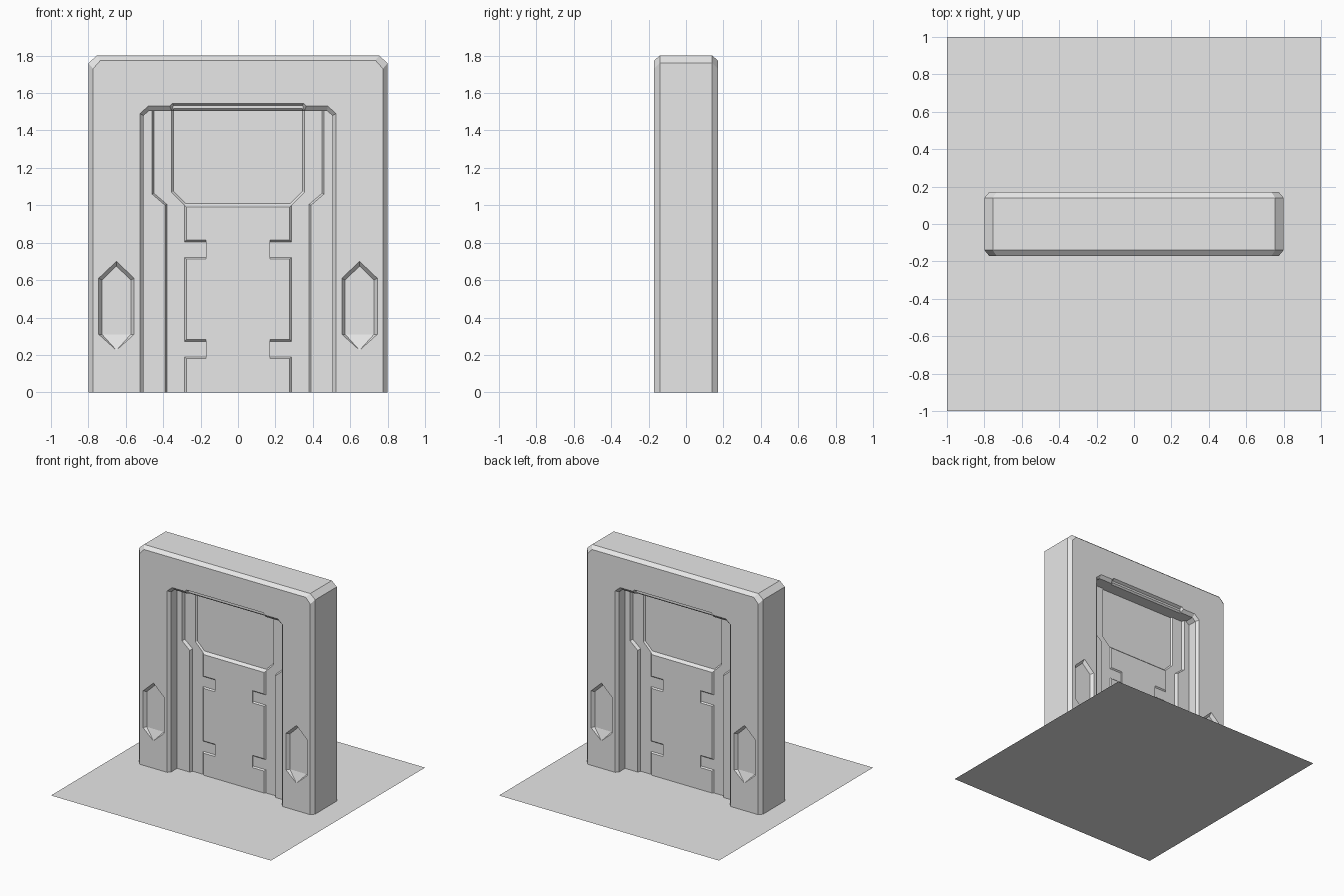
import bpy, bmesh

if "Cube" in bpy.data.objects:
    bpy.data.objects.remove(bpy.data.objects["Cube"])

grey = bpy.data.materials.new("light_grey")
grey.diffuse_color = (0.8, 0.8, 0.8, 1)
grey.use_nodes = True
grey.node_tree.nodes["Principled BSDF"].inputs["Base Color"].default_value = grey.diffuse_color


def ring(points, y):
    """Lift an (x, z) outline to depth y."""
    return [(x, y, z) for x, z in points]


def build(name, polys, lofts, mirror=True):
    """Faces plus lofted strips for a quarter model, mirrored left-right and front-back."""
    bm = bmesh.new()
    seen = {}

    def vert(p):
        key = tuple(round(c, 4) for c in p)
        if key not in seen:
            seen[key] = bm.verts.new(key)
        return seen[key]

    def face(points):
        vs = []
        for p in points:
            v = vert(p)
            if v not in vs:
                vs.append(v)
        if len(vs) > 2 and not bm.faces.get(vs):
            bm.faces.new(vs)

    for p in polys:
        face(p)
    for rings in lofts:
        for a, b in zip(rings, rings[1:]):
            for i in range(len(a) - 1):
                face((a[i], a[i + 1], b[i + 1], b[i]))
    bmesh.ops.recalc_face_normals(bm, faces=bm.faces)
    # visible relief must look towards the front (the floor looks up)
    axis = 1 if mirror else 2
    total = sum(f.normal[axis] * f.calc_area() for f in bm.faces)
    if (total > 0) == mirror:
        bmesh.ops.reverse_faces(bm, faces=bm.faces)
    me = bpy.data.meshes.new(name)
    bm.to_mesh(me)
    bm.free()
    me.materials.append(grey)
    ob = bpy.data.objects.new(name, me)
    bpy.context.collection.objects.link(ob)
    if mirror:
        m = ob.modifiers.new("mirror", 'MIRROR')
        m.use_axis = (True, True, False)
        m.merge_threshold = 0.0005
    return ob


# Floor
build("floor", [[(-1, -1, 0), (1, -1, 0), (1, 1, 0), (-1, 1, 0)]], [], mirror=False)

# Door frame: outer chamfer, opening with stepped lintel notch, arrow-shaped recess
F = -0.17
outer = [(0.8, 0), (0.8, 1.76), (0.755, 1.8), (0, 1.8)]
rim = [(0.775, 0), (0.775, 1.73), (0.735, 1.775), (0, 1.775)]
edge = [(0.525, 0), (0.525, 1.49), (0.48, 1.53), (0.365, 1.53), (0.35, 1.545), (0, 1.545)]
wall = [(0.505, 0), (0.505, 1.48), (0.475, 1.505), (0.355, 1.505)]
step_top = ring(wall + [(0.345, 1.533), (0, 1.533)], -0.148)
step_low = ring(wall + [(0.345, 1.517), (0, 1.517)], -0.148)
lip = ring(wall, -0.148) + ring([(0.345, 1.505), (0, 1.505)], -0.135)
deep = ring(wall + [(0.345, 1.505), (0, 1.505)], 0)

arrow = [(0.65, 0.70), (0.745, 0.61), (0.745, 0.31), (0.65, 0.225), (0.555, 0.31), (0.555, 0.61)]
arrow_in = ring([(0.65, 0.675), (0.727, 0.60), (0.727, 0.31), (0.573, 0.31), (0.573, 0.60)], F + 0.025)
arrow_out = ring(arrow, F)
tip, low = arrow_out[0], arrow_out[3]
outside = ring([(0.65, 0)] + rim[:3] + [(0.65, 1.775)] + arrow[:4], F)
inside = ring([(0.65, 0)] + [arrow[3], arrow[4], arrow[5], arrow[0]]
              + [(0.65, 1.775), (0, 1.775)] + edge[::-1], F)
sill = [[arrow_in[2], arrow_in[3], low],
        [arrow_out[2], arrow_in[2], low], [arrow_out[4], arrow_in[3], low]]
build("door_frame", [outside, inside, arrow_in] + sill, [
    [ring(outer, 0), ring(outer, -0.14), ring(rim, F)],
    [ring(edge, F), step_top, step_low, lip, deep],
    [arrow_out[:3], arrow_in[:3]],
    [[tip, arrow_out[5], arrow_out[4]], [arrow_in[0], arrow_in[4], arrow_in[3]]],
])

# Inner jamb strips beside the door
P = -0.045
jamb = [(0.39, 0), (0.39, 1.0), (0.46, 1.06), (0.46, 1.51)]
jamb_in = [(0.38, 0), (0.38, 1.005), (0.45, 1.065), (0.45, 1.51)]
build("jamb_strip", [ring(jamb + [(0.508, 1.51), (0.508, 0)], -0.07)],
      [[ring(jamb, -0.07), ring(jamb_in, P)]])

# Door panel with sunken window
pane = [(0.355, 1.51), (0.355, 1.07), (0.285, 1.0), (0, 1.0)]
pane_in = [(0.345, 1.51), (0.345, 1.075), (0.281, 1.01), (0, 1.01)]
build("door_panel", [ring([(0, 0), (0.47, 0), (0.47, 1.51)] + pane, P),
                     ring(pane_in + [(0, 1.51)], P + 0.012)],
      [[ring(pane, P), ring(pane_in, P + 0.012)]])

# Raised centre leaf with two notches on each side
B = 0.009
leaf, leaf_in = [(0.285, 0)], [(0.285 - B, 0)]
for z0, z1 in ((0.19, 0.273), (0.722, 0.805)):
    leaf += [(0.285, z0), (0.17, z0), (0.17, z1), (0.285, z1)]
    leaf_in += [(0.285 - B, z0 - B), (0.17, z0 - B), (0.17, z1 + B), (0.285 - B, z1 + B)]
leaf += [(0.285, 1.0), (0, 1.0)]
leaf_in += [(0.285 - B, 1.0 - B), (0, 1.0 - B)]
build("door_leaf", [ring([(0, 0)] + leaf_in, P - 0.01)],
      [[ring(leaf, P), ring(leaf_in, P - 0.01)]])
